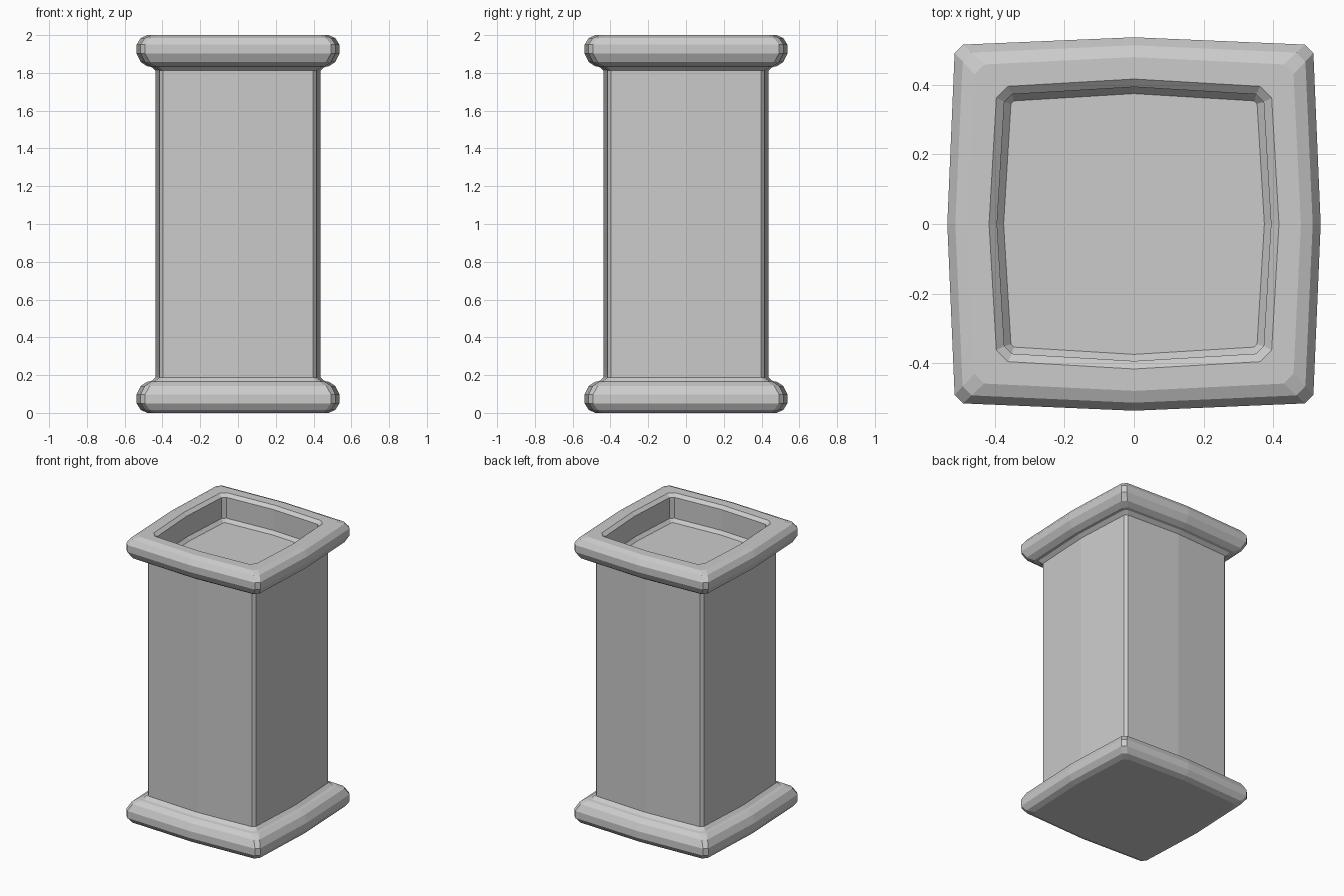
import bpy
import bmesh

default = bpy.data.objects.get("Cube")
if default:
    bpy.data.objects.remove(default, do_unlink=True)

# Plain stone grey
GREY = (0.6, 0.6, 0.6, 1.0)
stone = bpy.data.materials.new("stone_grey")
stone.use_nodes = True
stone.diffuse_color = GREY
stone.node_tree.nodes["Principled BSDF"].inputs["Base Color"].default_value = GREY


def bowed_square(bm, mid, cut, z):
    """Ring of a square with bowed sides and clipped corners."""
    a = mid - 0.021
    b = a - cut
    x, y = mid, 0.0
    quarter = [(mid, 0.0), (a, b), (b, a)] if cut else [(mid, 0.0), (a, a)]
    ring = []
    for turn in range(4):
        for x, y in quarter:
            for _ in range(turn):
                x, y = -y, x
            ring.append(bm.verts.new((x, y, z)))
    return ring


def loft(name, profile, cap_start=False, cap_end=False):
    """Skin a stack of bowed squares given as (half width, corner cut, height)."""
    bm = bmesh.new()
    rings = [bowed_square(bm, *p) for p in profile]
    for low, high in zip(rings, rings[1:]):
        n = len(low)
        for i in range(n):
            j = (i + 1) % n
            bm.faces.new((low[i], low[j], high[j], high[i]))
    if cap_start:
        bm.faces.new(rings[0][::-1])
    if cap_end:
        bm.faces.new(rings[-1])
    mesh = bpy.data.meshes.new(name)
    bm.to_mesh(mesh)
    bm.free()
    mesh.materials.append(stone)
    obj = bpy.data.objects.new(name, mesh)
    bpy.context.collection.objects.link(obj)
    return obj


# Rounded moulding outline, from its flat outer face to the neck
moulding = [
    (0.48, 0.028, 0.0), (0.514, 0.026, 0.015), (0.537, 0.024, 0.05),
    (0.537, 0.024, 0.098), (0.514, 0.026, 0.143), (0.48, 0.028, 0.165),
    (0.459, 0.022, 0.168), (0.437, 0.018, 0.188),
]
flipped = [(m, c, 2.0 - z) for m, c, z in reversed(moulding)]

# Base moulding with closed underside
loft("base_moulding", moulding, cap_start=True)

# Tall shaft between the mouldings
loft("shaft", [moulding[-1], flipped[0]])

# Top moulding, turning inward over the rim to a sunken floor
recess = [(0.417, 0.033, 2.0), (0.394, 0.022, 1.98),
          (0.394, 0.022, 1.835), (0.375, 0.008, 1.812)]
loft("top_moulding", flipped + recess, cap_end=True)
